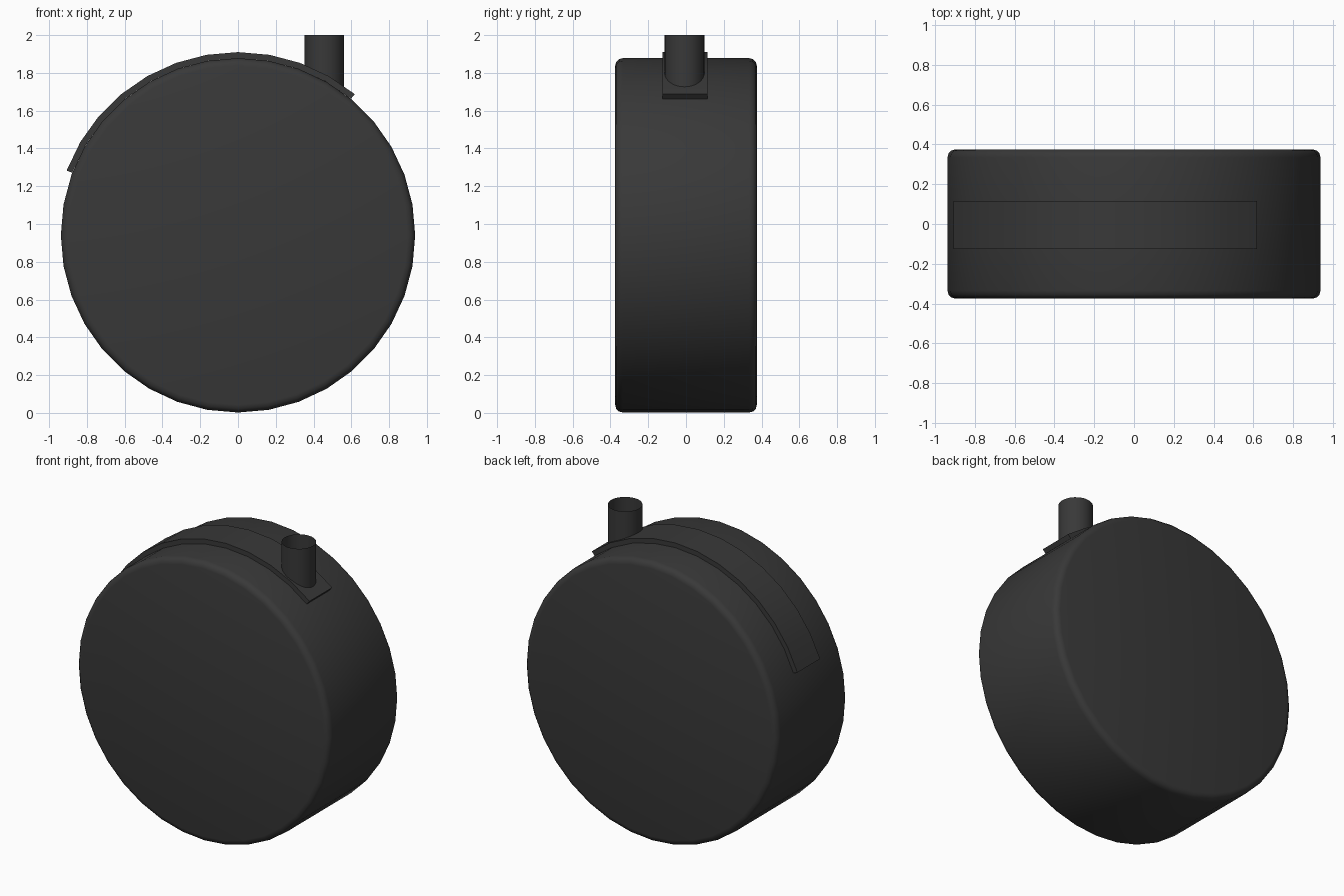
import bpy, bmesh, math

if "Cube" in bpy.data.objects:
    bpy.data.objects.remove(bpy.data.objects["Cube"])

CZ = 0.94  # axle height

dark = bpy.data.materials.new("dark_plastic")
dark.diffuse_color = (0.04, 0.04, 0.04, 1)
dark.use_nodes = True
dark.node_tree.nodes["Principled BSDF"].inputs["Base Color"].default_value = dark.diffuse_color


def finish(ob, name):
    ob.name = name
    ob.data.materials.append(dark)
    bpy.ops.object.select_all(action='DESELECT')
    ob.select_set(True)
    bpy.context.view_layer.objects.active = ob
    bpy.ops.object.shade_smooth_by_angle(angle=math.radians(35))


# Wheel: 36-sided drum lying along y with rounded rims
bpy.ops.mesh.primitive_cylinder_add(vertices=36, radius=0.938, depth=0.75,
                                    location=(0, 0, CZ), rotation=(math.pi / 2, 0, 0))
wheel = bpy.context.object
bpy.ops.object.transform_apply(location=False, rotation=True, scale=False)
bm = bmesh.new()
bm.from_mesh(wheel.data)
rims = [e for e in bm.edges if abs(e.verts[0].co.y - e.verts[1].co.y) < 1e-4]
bmesh.ops.bevel(bm, geom=rims, offset=0.04, segments=3, profile=0.5, affect='EDGES')
bm.to_mesh(wheel.data)
bm.free()
finish(wheel, "wheel")

# Fender: thin curved band over the top of the wheel
bm = bmesh.new()
rings = []
steps = 11
for i in range(steps + 1):
    a = math.radians(159.3 + (50.4 - 159.3) * i / steps)
    rings.append([bm.verts.new((r * math.cos(a), y, CZ + r * math.sin(a)))
                  for r, y in ((0.938, -0.125), (0.97, -0.125), (0.97, 0.115), (0.938, 0.115))])
for a, b in zip(rings, rings[1:]):
    for k in range(4):
        bm.faces.new((a[k], a[(k + 1) % 4], b[(k + 1) % 4], b[k]))
bm.faces.new(rings[0])
bm.faces.new(rings[-1])
bmesh.ops.recalc_face_normals(bm, faces=bm.faces)
mesh = bpy.data.meshes.new("fender")
bm.to_mesh(mesh)
bm.free()
fender = bpy.data.objects.new("fender", mesh)
bpy.context.collection.objects.link(fender)
finish(fender, "fender")

# Stem: open-ended tube rising from the fender
bottom, top = 1.66, 2.0
bpy.ops.mesh.primitive_cylinder_add(vertices=32, radius=0.105, depth=top - bottom,
                                    end_fill_type='NOTHING',
                                    location=(0.457, -0.008, (top + bottom) / 2))
finish(bpy.context.object, "stem")
